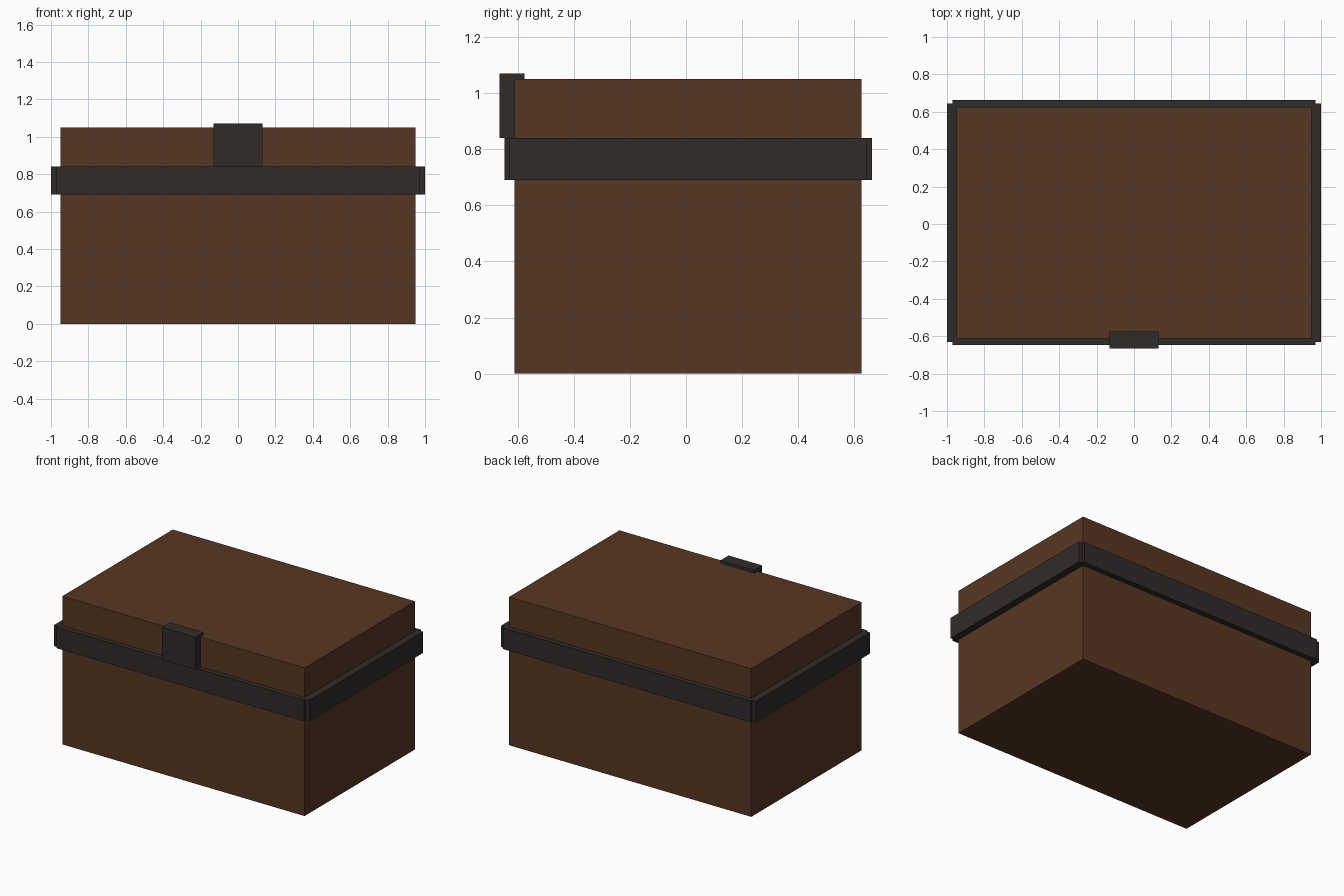
import bpy
import bmesh
from mathutils import Vector

if "Cube" in bpy.data.objects:
    bpy.data.objects.remove(bpy.data.objects["Cube"])


def material(name, color):
    mat = bpy.data.materials.new(name)
    mat.diffuse_color = (*color, 1)
    mat.use_nodes = True
    mat.node_tree.nodes["Principled BSDF"].inputs["Base Color"].default_value = mat.diffuse_color
    return mat


wood = material("wood", (0.093, 0.037, 0.016))
iron = material("iron", (0.028, 0.024, 0.022))


def box(name, lo, hi, mat):
    """Axis-aligned box between two corners."""
    lo, hi = Vector(lo), Vector(hi)
    bm = bmesh.new()
    bmesh.ops.create_cube(bm, size=1)
    bmesh.ops.scale(bm, vec=hi - lo, verts=bm.verts)
    bmesh.ops.translate(bm, vec=(lo + hi) / 2, verts=bm.verts)
    mesh = bpy.data.meshes.new(name)
    bm.to_mesh(mesh)
    bm.free()
    mesh.materials.append(mat)
    obj = bpy.data.objects.new(name, mesh)
    bpy.context.collection.objects.link(obj)
    return obj


# Chest body and lid; the seam is hidden under the band
X, Y0, Y1 = 0.95, -0.611, 0.626
SEAM, TOP = 0.765, 1.05
box("chest_body", (-X, Y0, 0), (X, Y1, SEAM), wood)
box("chest_lid", (-X, Y0, SEAM), (X, Y1, TOP), wood)

# Metal band: four strips with small notches at the corners
B0, B1 = 0.69, 0.84
box("band_front", (-0.97, -0.647, B0), (0.97, Y0, B1), iron)
box("band_back", (-0.97, Y1, B0), (0.97, 0.663, B1), iron)
for side, s in (("left", -1), ("right", 1)):
    x0, x1 = sorted((s * X, s * 1.0))
    box("band_" + side, (x0, -0.63, B0), (x1, 0.645, B1), iron)

# Latch clasping the lid's front edge
box("latch", (-0.132, -0.665, B1), (0.132, -0.575, 1.07), iron)
